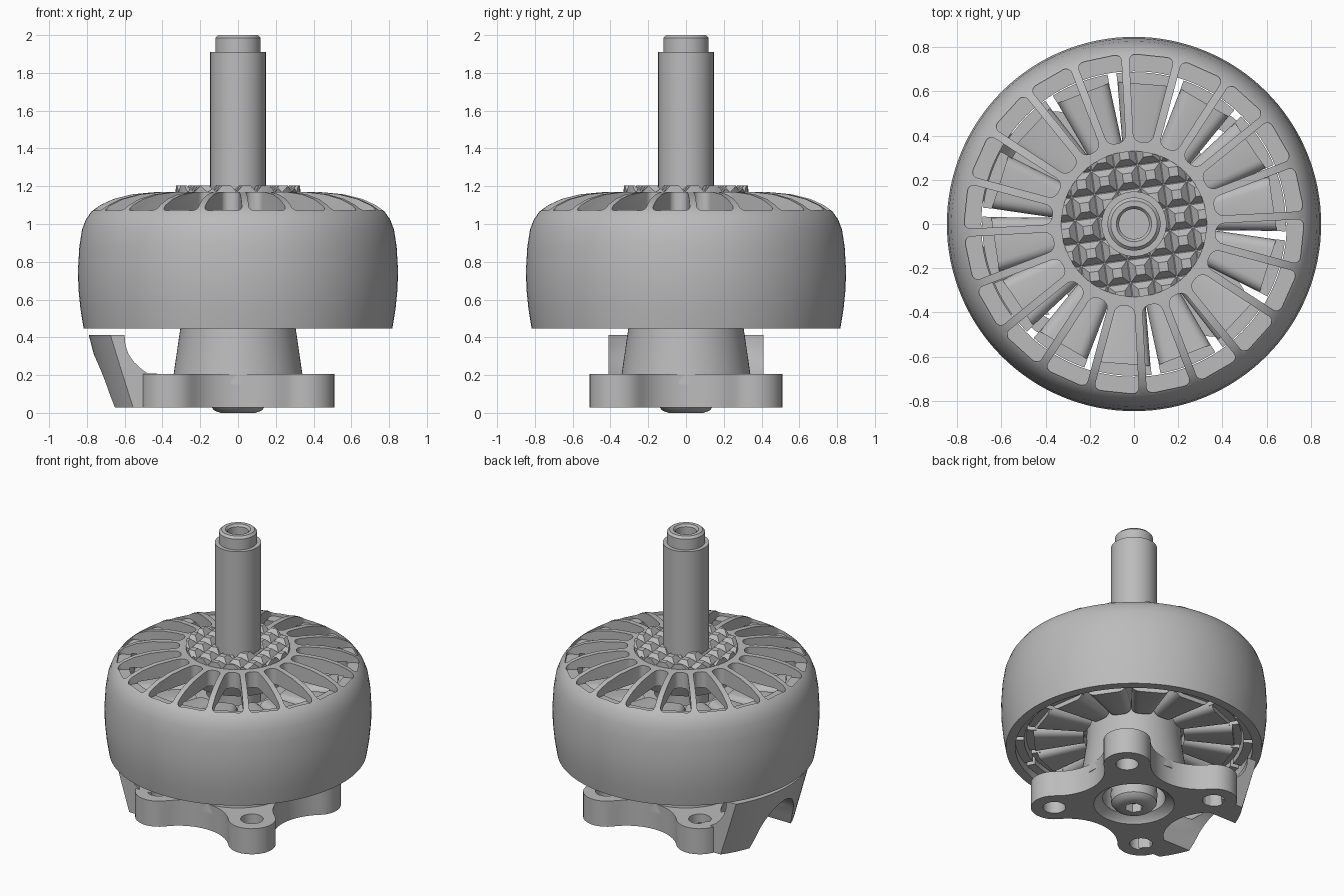
import bpy, bmesh
from math import sin, cos, pi, radians, sqrt, tau
from mathutils import Matrix, Vector

cube = bpy.data.objects.get("Cube")
if cube:
    bpy.data.objects.remove(cube, do_unlink=True)

metal = bpy.data.materials.new("plain_grey")
metal.use_nodes = True
GREY = (0.5, 0.5, 0.5, 1)
metal.diffuse_color = GREY
metal.node_tree.nodes["Principled BSDF"].inputs["Base Color"].default_value = GREY


def finish(name, bm):
    bmesh.ops.recalc_face_normals(bm, faces=bm.faces)
    mesh = bpy.data.meshes.new(name)
    bm.to_mesh(mesh)
    bm.free()
    mesh.materials.append(metal)
    ob = bpy.data.objects.new(name, mesh)
    bpy.context.collection.objects.link(ob)
    return ob


def select(ob):
    bpy.ops.object.select_all(action='DESELECT')
    ob.select_set(True)
    bpy.context.view_layer.objects.active = ob


def smooth(ob, angle=32):
    select(ob)
    bpy.ops.object.shade_smooth_by_angle(angle=radians(angle))


def boolean(ob, cutter, operation='DIFFERENCE'):
    mod = ob.modifiers.new("cut", 'BOOLEAN')
    mod.object, mod.operation, mod.solver = cutter, operation, 'EXACT'
    select(ob)
    bpy.ops.object.modifier_apply(modifier=mod.name)
    bpy.data.objects.remove(cutter, do_unlink=True)


def loft(bm, sections, closed=False):
    """Skin a row of equal closed loops of points."""
    rings = [[bm.verts.new(p) for p in section] for section in sections]
    n = len(rings[0])
    for i in range(len(rings) - (0 if closed else 1)):
        a, b = rings[i], rings[(i + 1) % len(rings)]
        for j in range(n):
            k = (j + 1) % n
            bm.faces.new((a[j], b[j], b[k], a[k]))
    if not closed:
        bm.faces.new(rings[0])
        bm.faces.new(rings[-1])


def sweep(bm, profile, start=0, end=tau, steps=96):
    """Turn a closed (radius, z) profile about the z axis."""
    full = end - start > tau - 0.001
    angles = [start + (end - start) * i / steps for i in range(steps if full else steps + 1)]
    loft(bm, [[(r * cos(a), r * sin(a), z) for r, z in profile] for a in angles], full)


def lathe(name, profile, steps):
    bm = bmesh.new()
    sweep(bm, profile, steps=steps)
    return finish(name, bm)


def add_part(bm, part, angle):
    part.transform(Matrix.Rotation(angle, 4, 'Z'))
    mesh = bpy.data.meshes.new("temp")
    part.to_mesh(mesh)
    part.free()
    bm.from_mesh(mesh)
    bpy.data.meshes.remove(mesh)


def prism(bm, outline, z0, z1, bevel=0, angle=0):
    """Extrude an (x, y) outline, rounding its upright edges."""
    part = bmesh.new()
    loft(part, [[(x, y, z) for x, y in outline] for z in (z0, z1)])
    if bevel:
        edges = [e for e in part.edges if abs(e.verts[0].co.z - e.verts[1].co.z) > 0.01]
        bmesh.ops.bevel(part, geom=edges, offset=bevel, segments=5, profile=0.5, affect='EDGES')
    bmesh.ops.recalc_face_normals(part, faces=part.faces)
    add_part(bm, part, angle)


def cylinder(bm, x, y, r, z0, z1, sides=32):
    prism(bm, [(x + r * cos(tau * i / sides), y + r * sin(tau * i / sides))
               for i in range(sides)], z0, z1)


# Bell: domed shell with a ring of cooling slots
bell = lathe("bell", [
    (0.817, 0.446), (0.834, 0.55), (0.845, 0.66), (0.847, 0.76), (0.84, 0.88), (0.826, 0.97),
    (0.805, 1.025), (0.775, 1.067), (0.73, 1.1), (0.66, 1.132), (0.56, 1.157), (0.45, 1.168),
    (0.36, 1.17), (0.1, 1.17), (0.1, 0.97), (0.3, 0.97), (0.34, 1.06), (0.69, 1.06),
    (0.7, 0.99), (0.757, 0.99), (0.757, 0.446)], steps=128)
SLOTS = 20
bm = bmesh.new()
for i in range(SLOTS):
    prism(bm, [(0.372, -0.041), (0.765, -0.103), (0.765, 0.103), (0.372, 0.041)],
          1.05, 1.3, 0.033, tau * i / SLOTS + radians(12))
boolean(bell, finish("slot_cutter", bm))
smooth(bell)

# Magnets inside the bell wall
bm = bmesh.new()
for i in range(14):
    mid = tau * i / 14
    sweep(bm, [(0.7, 0.5), (0.757, 0.5), (0.757, 0.99), (0.7, 0.99)], mid - 0.2, mid + 0.2, 8)
smooth(finish("magnets", bm))

# Grip pad: rows of blunt pyramids trimmed to a disc
bm = bmesh.new()
turn = Matrix.Rotation(radians(8), 4, 'Z')
PITCH = 0.105
for i in range(-4, 5):
    for j in range(-4, 5):
        at = turn @ Matrix.Translation((i * PITCH, j * PITCH, 1.1865))
        bmesh.ops.create_cone(bm, cap_ends=True, segments=4, radius1=0.0738, radius2=0.03,
                              depth=0.037, matrix=at @ Matrix.Rotation(pi / 4, 4, 'Z'))
pad = finish("grip_pad", bm)
bm = bmesh.new()
cylinder(bm, 0, 0, 0.33, 1.1, 1.3, 64)
boolean(pad, finish("pad_trim", bm), 'INTERSECT')

# Shaft with a stepped, hollow tip
smooth(lathe("shaft", [
    (0.001, 0.1), (0.147, 0.1), (0.147, 1.91), (0.12, 1.91), (0.12, 1.985), (0.105, 2.0),
    (0.08, 2.0), (0.068, 1.985), (0.068, 1.75), (0.001, 1.75)], steps=48))

# Stator: core, flared windings and pole shoes
TEETH = 14
smooth(lathe("stator_core", [(0.2, 0.58), (0.35, 0.58), (0.35, 0.86), (0.2, 0.86)], steps=64))
coils, shoes = bmesh.new(), bmesh.new()
for i in range(TEETH):
    mid = tau * i / TEETH + radians(85.5)
    part = bmesh.new()
    bmesh.ops.create_cube(part, size=1)
    for v in part.verts:
        outer = v.co.x > 0
        v.co = Vector((0.635 if outer else 0.32,
                       v.co.y * (0.25 if outer else 0.15),
                       0.72 + v.co.z * (0.46 if outer else 0.42)))
    edges = [e for e in part.edges if abs(e.verts[0].co.x - e.verts[1].co.x) > 0.1]
    bmesh.ops.bevel(part, geom=edges, offset=0.045, segments=4, profile=0.5, affect='EDGES')
    add_part(coils, part, mid)
    sweep(shoes, [(0.625, 0.52), (0.687, 0.52), (0.687, 0.92), (0.625, 0.92)],
          mid - 0.195, mid + 0.195, 8)
smooth(finish("windings", coils))
smooth(finish("pole_shoes", shoes))

# Hub: tapered column between the base and the stator
smooth(lathe("hub", [(0.2, 0.15), (0.345, 0.15), (0.34, 0.21), (0.305, 0.45), (0.3, 0.6),
                     (0.2, 0.6)], steps=64))

# Base: four rounded lobes joined by hollow curves
BOTTOM, TOP = 0.028, 0.207
LOBE, TIP, REACH, HOLLOW = 0.51, 0.15, 0.657, 0.317
outline = []
for q in range(4):
    a0 = radians(45 + 90 * q)
    for k in range(17):
        a = a0 + radians(95.5) * (k / 8 - 1)
        outline.append((LOBE * cos(a0) + TIP * cos(a), LOBE * sin(a0) + TIP * sin(a)))
    a1 = a0 + pi / 4
    for k in range(1, 16):
        a = a1 + pi + radians(50.5) * (1 - k / 8)
        outline.append((REACH * cos(a1) + HOLLOW * cos(a), REACH * sin(a1) + HOLLOW * sin(a)))
bm = bmesh.new()
prism(bm, outline, BOTTOM, TOP)
base = finish("base", bm)
bm = bmesh.new()
for q in range(4):
    a = radians(45 + 90 * q)
    cylinder(bm, LOBE * cos(a), LOBE * sin(a), 0.072, -0.1, 0.4)
sweep(bm, [(0.001, -0.05), (0.3, -0.05), (0.25, 0.04), (0.2, 0.07), (0.2, 0.3), (0.001, 0.3)],
      steps=48)
boolean(base, finish("base_cutter", bm))
smooth(base)

# Cable guard: flared wall on the right side, arched underneath, ending in two feet
RIM, HALF, ARCH = 0.412, 0.41, 0.21


def guard_section(y):
    floor = BOTTOM + 0.28 * sqrt(max(0, 1 - (y / ARCH) ** 2))
    points = []
    for z in (BOTTOM, 0.12, 0.21, 0.3, RIM):
        z = max(z, floor)
        points.append((0.69 + 0.1 * (z - BOTTOM) / (RIM - BOTTOM), z))
    for z in (RIM, 0.36, 0.31, 0.27, 0.24, 0.22, TOP):
        z = max(z, floor)
        points.append((0.727 - 0.1 * ((RIM - z) / (RIM - TOP)) ** 2.5, z))
    foot = 0.56 if abs(y) > 0.3 else 0.46
    for z in (TOP, BOTTOM):
        r = points[-1][0] if floor > TOP else foot
        points.append((r, max(z, floor)))
    return [(-sqrt(r * r - y * y), y, z) for r, z in points]


bm = bmesh.new()
loft(bm, [guard_section(HALF * sin(pi / 2 * i / 24)) for i in range(-24, 25)])
bmesh.ops.remove_doubles(bm, verts=bm.verts, dist=0.0002)
smooth(finish("cable_guard", bm))

# Retaining bolt under the base, with a hex socket
bolt = lathe("retaining_bolt", [(0.001, 0.0), (0.09, 0.0), (0.125, 0.012), (0.145, 0.035),
                                (0.15, 0.1), (0.001, 0.1)], steps=48)
bm = bmesh.new()
cylinder(bm, 0, 0, 0.06, -0.1, 0.06, 6)
boolean(bolt, finish("socket_cutter", bm))
smooth(bolt)
bpy.ops.object.select_all(action='DESELECT')
